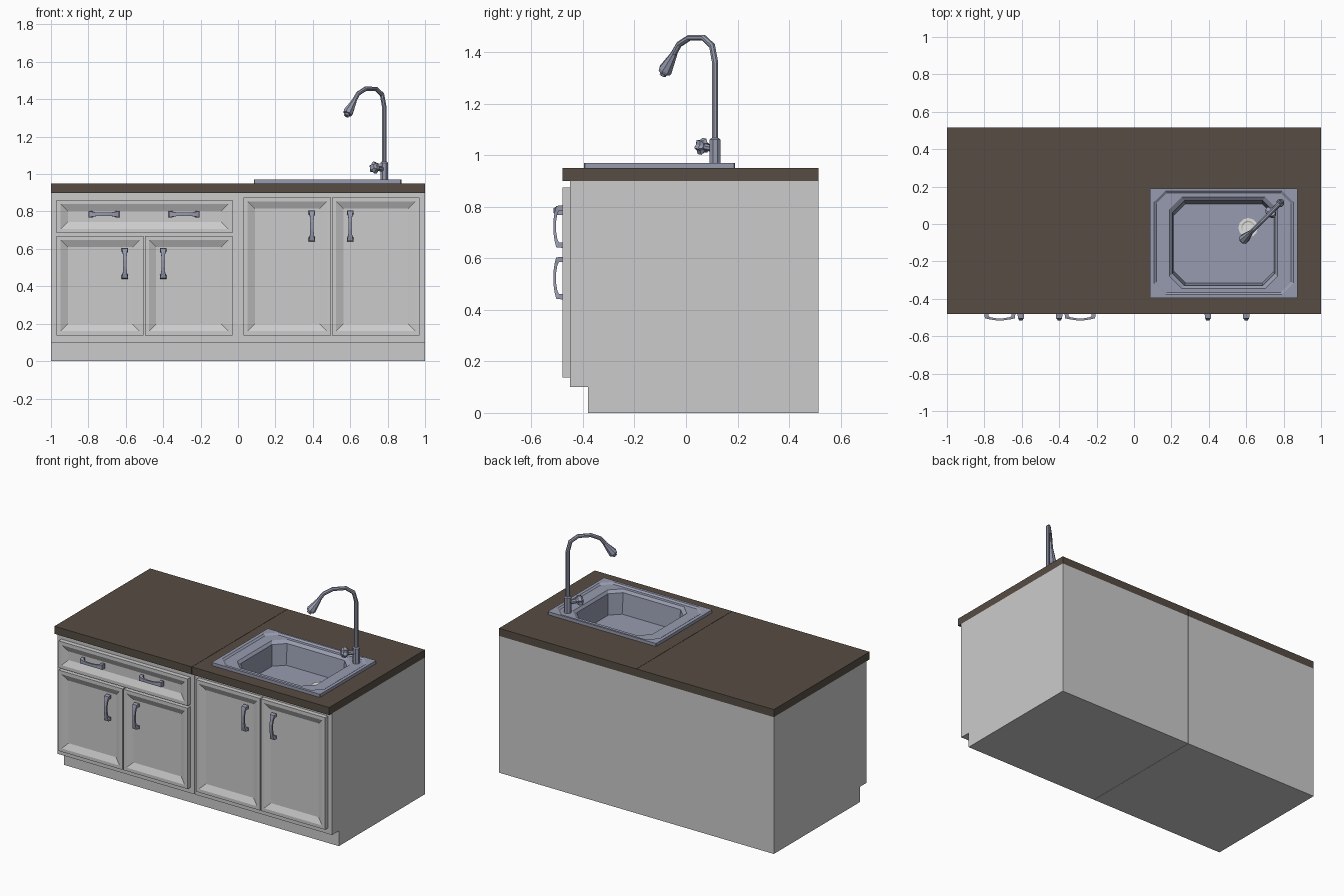
import bpy, bmesh, math
from mathutils import Vector

if "Cube" in bpy.data.objects:
    bpy.data.objects.remove(bpy.data.objects["Cube"])


def material(name, rgb):
    m = bpy.data.materials.new(name)
    m.diffuse_color = (*rgb, 1)
    m.use_nodes = True
    m.node_tree.nodes["Principled BSDF"].inputs["Base Color"].default_value = m.diffuse_color
    return m


CABINET = material("cabinet_paint", (0.60, 0.60, 0.60))
COUNTER = material("brown_counter", (0.095, 0.074, 0.056))
METAL = material("blue_grey_metal", (0.31, 0.33, 0.43))
DRAIN = material("drain_white", (0.75, 0.75, 0.74))


def loft(name, rings, mat, cyclic=False, open_top=None):
    """Bridge equal-sized rings of points; ends are capped unless cyclic."""
    bm = bmesh.new()
    vs = [[bm.verts.new(p) for p in r] for r in rings]
    n = len(rings[0])
    for i in range(len(vs) - (0 if cyclic else 1)):
        a, b = vs[i], vs[(i + 1) % len(vs)]
        for k in range(n):
            bm.faces.new((a[k], a[(k + 1) % n], b[(k + 1) % n], b[k]))
    if not cyclic:
        bm.faces.new(vs[0])
        bm.faces.new(vs[-1])
    bmesh.ops.recalc_face_normals(bm, faces=bm.faces)
    if open_top is not None:
        top = [f for f in bm.faces if all(abs(v.co.z - open_top) < 1e-4 for v in f.verts)]
        bmesh.ops.delete(bm, geom=top, context='FACES')
    me = bpy.data.meshes.new(name)
    bm.to_mesh(me)
    bm.free()
    me.materials.append(mat)
    ob = bpy.data.objects.new(name, me)
    bpy.context.collection.objects.link(ob)
    return ob


def rect(x0, x1, y0, y1, z):
    return [(x0, y0, z), (x1, y0, z), (x1, y1, z), (x0, y1, z)]


def octagon(x0, x1, y0, y1, z, c):
    return [(x0 + c, y0, z), (x1 - c, y0, z), (x1, y0 + c, z), (x1, y1 - c, z),
            (x1 - c, y1, z), (x0 + c, y1, z), (x0, y1 - c, z), (x0, y0 + c, z)]


def disc(cx, cy, z, r, n=12):
    return [(cx + r * math.cos(2 * math.pi * k / n), cy + r * math.sin(2 * math.pi * k / n), z)
            for k in range(n)]


# Cabinet bodies with toe kick, one per half
profile = [(-0.38, 0), (0.515, 0), (0.515, 0.9), (-0.45, 0.9), (-0.45, 0.1), (-0.38, 0.1)]
for side, x0, x1 in (("left", -1, -0.001), ("right", 0.001, 1)):
    loft(side + "_cabinet", [[(x, y, z) for y, z in profile] for x in (x0, x1)],
         CABINET, open_top=0.9)

# Countertops, the right one with a cut-out for the sink
loft("left_countertop", [rect(-1, -0.001, -0.48, 0.515, z) for z in (0.9, 0.95)], COUNTER)
outer, hole = (0.001, 1, -0.48, 0.515), (0.12, 0.84, -0.365, 0.165)
loft("right_countertop", [rect(*outer, 0.9), rect(*outer, 0.95),
                          rect(*hole, 0.95), rect(*hole, 0.9)], COUNTER, cyclic=True)


# Doors and drawer front with sloped recessed panels
def panel(name, x0, x1, z0, z1):
    rings = []
    for inset, y in ((0, -0.449), (0, -0.48), (0.022, -0.48), (0.06, -0.462)):
        rings.append([(x0 + inset, y, z0 + inset), (x1 - inset, y, z0 + inset),
                      (x1 - inset, y, z1 - inset), (x0 + inset, y, z1 - inset)])
    loft(name, rings, CABINET)


panel("drawer_front", -0.97, -0.03, 0.685, 0.862)
panel("left_door_a", -0.97, -0.504, 0.138, 0.67)
panel("left_door_b", -0.498, -0.03, 0.138, 0.67)
panel("right_door_a", 0.03, 0.497, 0.138, 0.875)
panel("right_door_b", 0.503, 0.97, 0.138, 0.875)

# Bowed handles: (outer u, outer depth, inner u, inner depth, half width)
half = [(0.083, -0.001, 0.062, -0.001, 0.017), (0.080, 0.024, 0.062, 0.013, 0.016),
        (0.055, 0.030, 0.050, 0.019, 0.011), (0.020, 0.035, 0.020, 0.024, 0.009)]
sections = [(-a, b, -c, d, w) for a, b, c, d, w in half] + half[::-1]


def handle(name, cx, cz, vertical):
    rings = []
    for ou, od, iu, idp, w in sections:
        ring = []
        for u, d, v in ((ou, od, -w), (ou, od, w), (iu, idp, w), (iu, idp, -w)):
            dx, dz = (v, u) if vertical else (u, v)
            ring.append((cx + dx, -0.48 - d, cz + dz))
        rings.append(ring)
    loft(name, rings, METAL)


for i, (cx, cz, vert) in enumerate([(-0.717, 0.785, False), (-0.288, 0.785, False),
                                    (-0.605, 0.523, True), (-0.40, 0.523, True),
                                    (0.395, 0.723, True), (0.60, 0.723, True)]):
    handle(f"handle_{i + 1}", cx, cz, vert)

# Sink: basin, ledge, raised border and underside in one closed shell
loft("sink", [
    octagon(0.215, 0.745, -0.315, 0.108, 0.81, 0.06),
    octagon(0.205, 0.753, -0.33, 0.125, 0.945, 0.065),
    octagon(0.19, 0.766, -0.345, 0.145, 0.961, 0.065),
    octagon(0.12, 0.84, -0.365, 0.165, 0.961, 0.055),
    octagon(0.108, 0.852, -0.377, 0.177, 0.97, 0.06),
    octagon(0.085, 0.873, -0.395, 0.19, 0.97, 0.004),
    octagon(0.085, 0.873, -0.395, 0.19, 0.949, 0.004),
    octagon(0.18, 0.776, -0.355, 0.155, 0.949, 0.065),
    octagon(0.205, 0.755, -0.325, 0.118, 0.80, 0.06)], METAL)

# Drain with a shallow dish
loft("drain", [disc(0.61, -0.02, 0.809, 0.052), disc(0.61, -0.02, 0.816, 0.052),
               disc(0.61, -0.02, 0.816, 0.038), disc(0.61, -0.02, 0.812, 0.03)], DRAIN)


# Faucet parts: tubes in the diagonal plane, path points are (offset, z, radius)
def tube(name, path, n=8, lobe=1.0):
    d, up = Vector((-1, -1, 0)), Vector((0, 0, 1))
    side = d.cross(up).normalized()
    pts = [Vector((0.782, 0.113, z)) + d * s for s, z, r in path]
    rings = []
    for i, p in enumerate(pts):
        t = (pts[min(i + 1, len(pts) - 1)] - pts[max(i - 1, 0)]).normalized()
        nrm = side.cross(t)
        ring = []
        for k in range(n):
            a = 2 * math.pi * (k + 0.5) / n
            r = path[i][2] * (lobe if k % 2 else 1)
            ring.append(p + (nrm * math.cos(a) + side * math.sin(a)) * r)
        rings.append(ring)
    return loft(name, rings, METAL)


tube("faucet_base", [(0, 0.955, 0.023), (0, 1.06, 0.023), (0, 1.066, 0.017)])
tube("faucet_spout", [(0, 1.05, 0.013), (0, 1.36, 0.013), (0.012, 1.425, 0.013),
                      (0.045, 1.456, 0.012), (0.10, 1.456, 0.012), (0.14, 1.43, 0.012),
                      (0.165, 1.385, 0.013)])
tube("faucet_head", [(0.158, 1.395, 0.013), (0.167, 1.378, 0.017), (0.192, 1.332, 0.028),
                     (0.197, 1.322, 0.025)])
tube("faucet_nozzle", [(0.195, 1.326, 0.015), (0.203, 1.311, 0.014)])
tube("tap_stem", [(0, 1.024, 0.014), (0.05, 1.034, 0.014)])
tube("tap_knob", [(0.036, 1.031, 0.020), (0.044, 1.033, 0.033), (0.058, 1.036, 0.033),
                  (0.066, 1.038, 0.018)], n=12, lobe=0.72)
